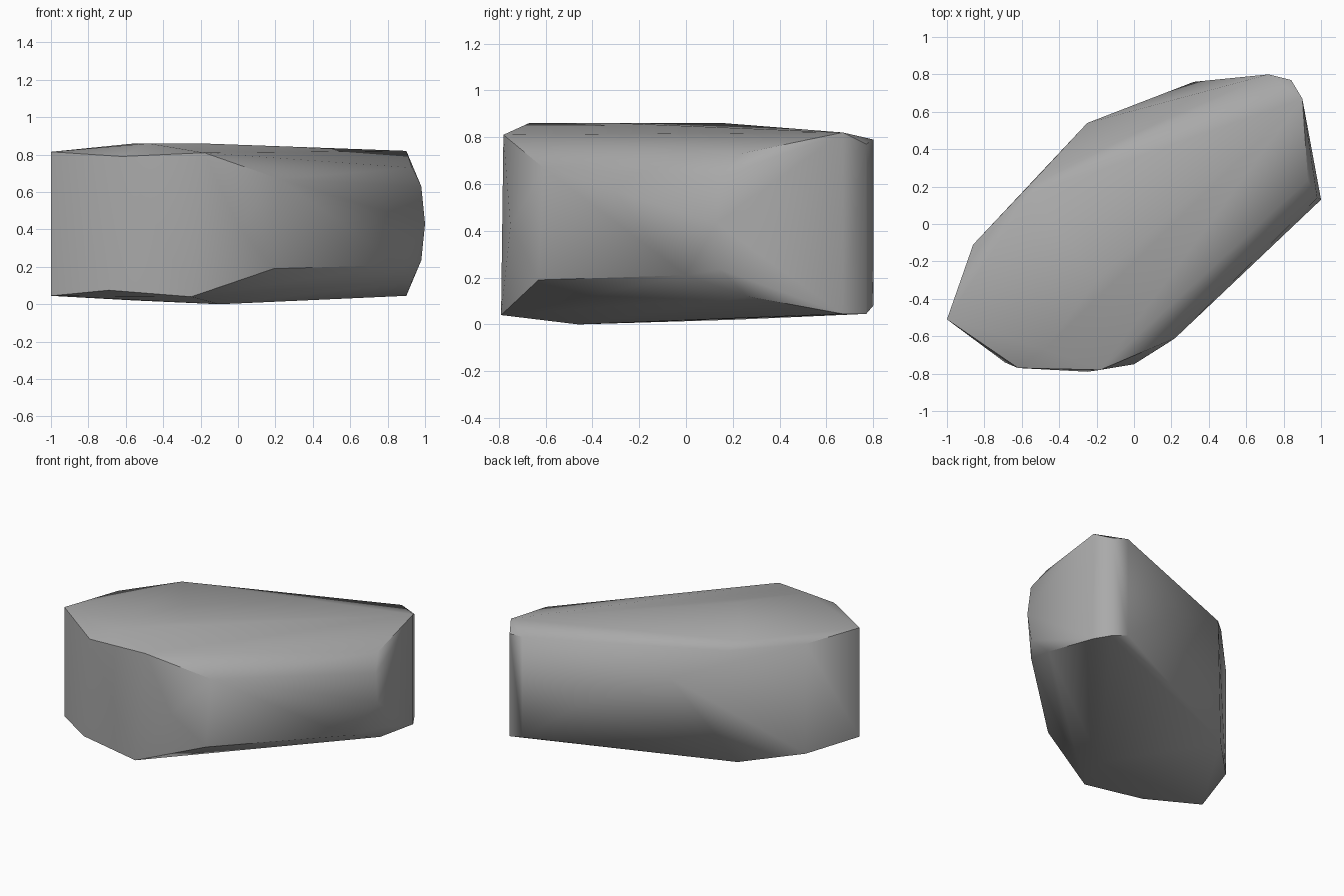
import bpy
import bmesh
from math import radians
from mathutils import Vector

default_cube = bpy.data.objects.get("Cube")
if default_cube:
    bpy.data.objects.remove(default_cube, do_unlink=True)


def flat_material(name, colour):
    material = bpy.data.materials.new(name)
    material.use_nodes = True
    material.diffuse_color = colour
    shader = material.node_tree.nodes["Principled BSDF"]
    shader.inputs["Base Color"].default_value = colour
    shader.inputs["Roughness"].default_value = 0.9
    return material


def hull_object(name, corner_groups, material, sharp_angle):
    """Wrap the chiselled corners of a stone in one convex skin."""
    bm = bmesh.new()
    for group in corner_groups:
        for corner in group:
            bm.verts.new(Vector(corner))
    result = bmesh.ops.convex_hull(bm, input=bm.verts[:])
    leftovers = set(result["geom_interior"]) | set(result["geom_unused"])
    loose = [item for item in leftovers
             if isinstance(item, bmesh.types.BMVert) and not item.link_faces]
    bmesh.ops.delete(bm, geom=loose, context="VERTS")
    bmesh.ops.recalc_face_normals(bm, faces=bm.faces[:])

    mesh = bpy.data.meshes.new(name)
    bm.to_mesh(mesh)
    bm.free()
    mesh.materials.append(material)
    stone = bpy.data.objects.new(name, mesh)
    bpy.context.collection.objects.link(stone)

    # Soft shading across shallow facets, crisp along the steep breaks
    bpy.ops.object.select_all(action="DESELECT")
    stone.select_set(True)
    bpy.context.view_layer.objects.active = stone
    bpy.ops.object.shade_smooth_by_angle(angle=sharp_angle)
    return stone


# Highest part of the gently crowned top
crown = [(-.55, .16, .86), (-.48, -.67, .86), (-.2, -.3, .86)]

# Upper break of the stone, running anticlockwise from the left tip
upper_rim = [
    (-1, -.51, .815), (-.62, -.77, .79), (-.18, -.78, .81),
    (.22, -.61, .67), (.98, .14, .63), (.93, .235, .73),
    (.9, .67, .82), (.84, .77, .77), (.72, .8, .79),
    (-.51, .26, .815), (-.86, -.11, .815),
]

# Bulges around the middle
waist = [(1, .13, .43), (0, -.75, .42), (.32, .76, .39), (-.25, .54, .66)]

# Lower break and the lowest point underneath
lower_rim = [
    (-1, -.51, .045), (-.69, -.74, .075), (-.25, -.79, .04),
    (.19, -.63, .19), (.86, 0, .21), (.98, .145, .235),
    (.93, .26, .12), (.9, .67, .045), (.84, .77, .045),
    (.72, .8, .08), (-.55, .21, .02), (-.86, -.11, .04),
]
underside = [(-.1, -.46, 0)]

stone_grey = flat_material("stone grey", (.4, .4, .4, 1))
hull_object("boulder", [crown, upper_rim, waist, lower_rim, underside],
            stone_grey, radians(46))
